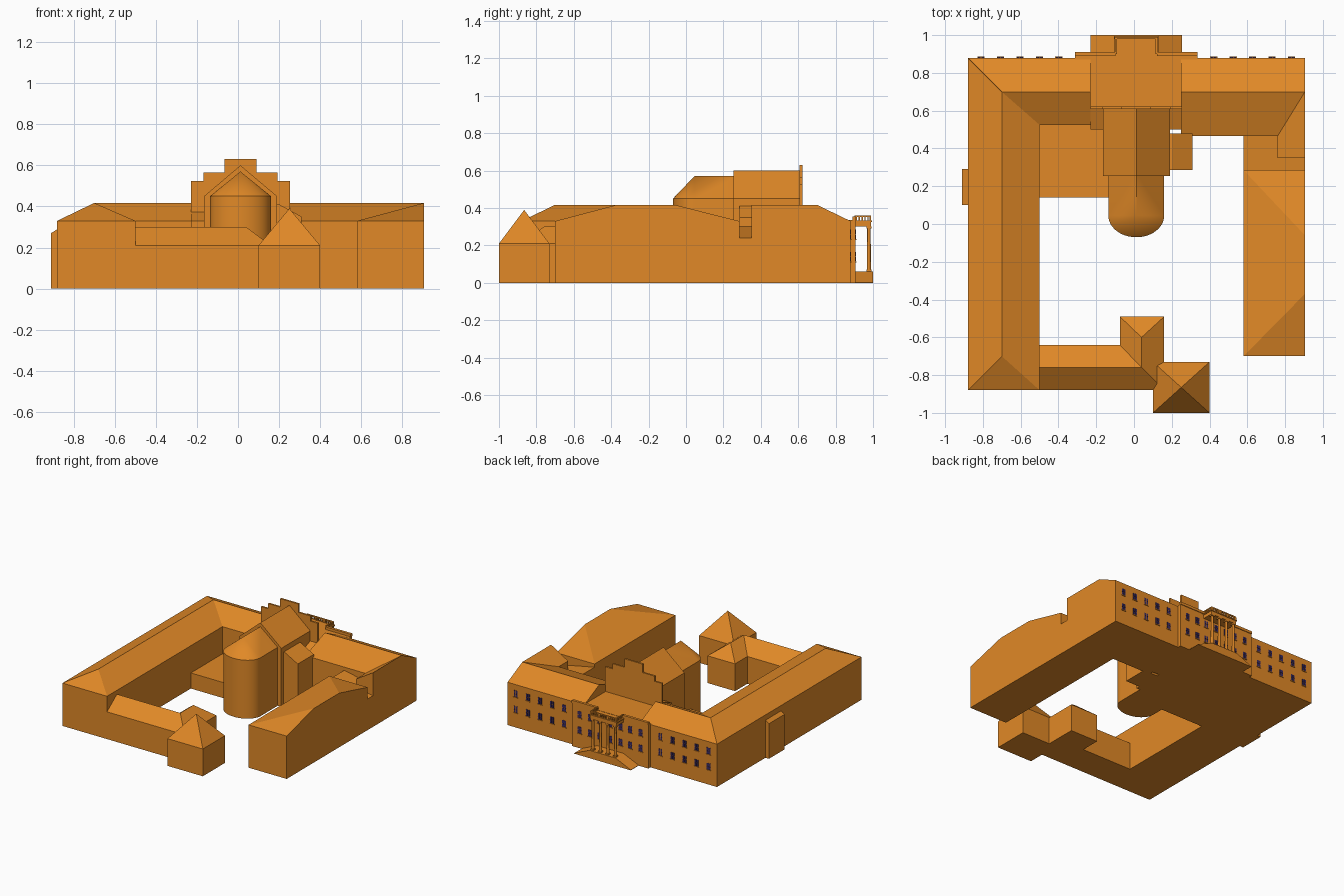
import bpy, bmesh, math
from mathutils import Matrix, Vector

if "Cube" in bpy.data.objects:
    bpy.data.objects.remove(bpy.data.objects["Cube"])

def material(name, col):
    m = bpy.data.materials.new(name)
    m.diffuse_color = (*col, 1)
    m.use_nodes = True
    m.node_tree.nodes["Principled BSDF"].inputs["Base Color"].default_value = m.diffuse_color
    return m

ORANGE = material("orange_masonry", (0.75, 0.25, 0.02))
DARK = material("dark_violet_glass", (0.045, 0.025, 0.12))

def finish(name, bm, mat=ORANGE):
    bmesh.ops.recalc_face_normals(bm, faces=bm.faces)
    me = bpy.data.meshes.new(name)
    bm.to_mesh(me)
    bm.free()
    me.materials.append(mat)
    ob = bpy.data.objects.new(name, me)
    bpy.context.collection.objects.link(ob)
    return ob

def block(name, pts):
    """Convex building: roof points plus their footprints on the ground."""
    bm = bmesh.new()
    for x, y, z in pts:
        bm.verts.new((x, y, z))
        bm.verts.new((x, y, 0))
    res = bmesh.ops.convex_hull(bm, input=bm.verts)
    junk = {g for g in res["geom_interior"] + res["geom_unused"] if isinstance(g, bmesh.types.BMVert) and g.is_valid}
    bmesh.ops.delete(bm, geom=list(junk), context="VERTS")
    bmesh.ops.dissolve_limit(bm, angle_limit=math.radians(0.5), verts=bm.verts, edges=bm.edges)
    return finish(name, bm)

def rect(x0, x1, y0, y1, z):
    return [(x0, y0, z), (x1, y0, z), (x1, y1, z), (x0, y1, z)]

def add_box(bm, x0, x1, y0, y1, z0, z1):
    mid = Vector(((x0 + x1) / 2, (y0 + y1) / 2, (z0 + z1) / 2))
    bmesh.ops.create_cube(bm, size=1, matrix=Matrix.Translation(mid) @ Matrix.Diagonal((x1 - x0, y1 - y0, z1 - z0, 1)))

def boxes(name, dims, mat=ORANGE):
    bm = bmesh.new()
    for d in dims:
        add_box(bm, *d)
    return finish(name, bm, mat)

E, R = 0.33, 0.417      # main eaves and ridge heights
CX = 0.012              # axis of chapel and portico

# main wings around the court
block("west_wing", [(-.88, -.88, E), (-.5, -.88, E), (-.5, .525, E), (-.88, .88, E), (-.7, -.7, R), (-.7, .7, R)])
block("north_wing_west", [(-.88, .88, E), (-.5, .525, E), (-.23, .525, E), (-.23, .88, E), (-.7, .7, R), (-.23, .7, R)])
block("north_wing_east", rect(.25, .905, .465, .88, E) + [(.25, .7, R), (.905, .7, R)])
block("north_wing_middle", [(-.23, .5, E), (.25, .5, E), (-.23, .615, .375), (.25, .615, .375)])
block("north_east_return", [(.76, .35, E), (.76, .7, E), (.905, .35, R), (.905, .7, R)])
block("low_connector", [(.58, .28, .305), (.58, .47, .305), (.905, .28, .24), (.905, .47, .24)])
block("east_wing", rect(.58, .905, -.7, .285, E) + [(.905, -.37, R), (.905, -.06, R)])
block("west_porch", [(-.91, .1, .27), (-.91, .29, .27), (-.87, .1, .295), (-.87, .29, .295)])
block("court_annex", rect(-.51, -.12, .14, .53, .12))
block("stair_block", [(.18, .285, .41), (.2, .285, .41), (.31, .285, .35), (.18, .48, .41), (.2, .48, .41), (.31, .48, .35)])

# low southern wing and gatehouse
block("south_wing", rect(-.5, .16, -.88, -.64, .21) + [(-.5, -.76, .3), (.04, -.76, .3)])
block("south_spur", rect(-.075, .16, -.88, -.49, .21) + [(.04, -.6, .3), (.04, -.76, .3)])
block("gatehouse", rect(.1, .4, -1, -.73, .21) + [(.25, -.865, .39)])

# chapel: gabled nave, choir with rounded apse, stepped gable
block("chapel_nave", rect(-.165, .19, .255, .615, .45) + [(CX, .255, .6), (CX, .615, .6)])
apse = [(CX + .148 * math.cos(a), .045 - .115 * math.sin(a), .45) for a in (math.pi * i / 24 for i in range(25))]
choir = block("chapel_choir", apse + [(CX - .148, .27, .45), (CX + .148, .27, .45), (CX, .045, .57), (CX, .27, .57)])
bpy.context.view_layer.objects.active = choir
choir.select_set(True)
bpy.ops.object.shade_smooth_by_angle(angle=math.radians(20))
boxes("stepped_gable", [(CX - w, CX + w, .608, .622, z0, z1) for w, z0, z1 in
                        ((.242, 0, .525), (.181, .525, .565), (.078, .565, .63))])

# entrance pavilion with parapet
block("pavilion", rect(-.23, .25, .62, .9, .335))
boxes("pavilion_front", [(CX - .325, CX + .325, .87, .905, 0, .335),
                         (CX - .325, CX - .11, .89, .91, .335, .355),
                         (CX + .11, CX + .325, .89, .91, .335, .355)])
# ramped plinth
block("ramp_plinth", [(CX + s * w, y, z) for s in (-1, 1) for y in (.9, 1) for w, z in ((.242, .003), (.112, .06))])

# portico: columns, entablature, balustrade
bm = bmesh.new()
for i in range(4):
    x = CX + (i - 1.5) * .064
    bmesh.ops.create_cone(bm, cap_ends=True, segments=16, radius1=.011, radius2=.009, depth=.24,
                          matrix=Matrix.Translation((x, .978, .18)))
    add_box(bm, x - .013, x + .013, .965, .991, .06, .07)
    add_box(bm, x - .013, x + .013, .965, .991, .29, .3)
finish("portico_columns", bm)
boxes("portico_entablature", [(CX - .112, CX + .112, .9, .99, .3, .325), (CX - .118, CX + .118, .9, .995, .325, .333)])
rails = [(CX - .112, CX + .112, .98, .99, .352, .36)]
rails += [(CX + s * .107 - .005, CX + s * .107 + .005, .9, .99, .352, .36) for s in (-1, 1)]
for i in range(13):
    x = CX + (i - 6) * .0178
    w = .008 if i % 4 == 0 else .003
    rails.append((x - w, x + w, .98, .99, .333, .354))
for s in (-1, 1):
    for i in range(5):
        x, y = CX + s * .107, .91 + i * .016
        rails.append((x - .003, x + .003, y - .003, y + .003, .333, .354))
boxes("portico_balustrade", rails)

# four-pane windows in two rows, on wings and pavilion
panes, sills = [], []
spots = [(CX + s * (.41 + .103 * i), .88) for s in (-1, 1) for i in range(5)]
spots += [(CX + s * d, .905) for s in (-1, 1) for d in (.09, .17, .26)] + [(CX, .905)]
for x, y in spots:
    for z in (.14, .26):
        sills.append((x - .019, x + .019, y - .002, y + .006, z - .031, z - .026))
        for dx in (-.0085, .0085):
            for dz in (-.013, .013):
                panes.append((x + dx - .007, x + dx + .007, y - .002, y + .003, z + dz - .0115, z + dz + .0115))
boxes("window_panes", panes, DARK)
boxes("window_sills", sills)
